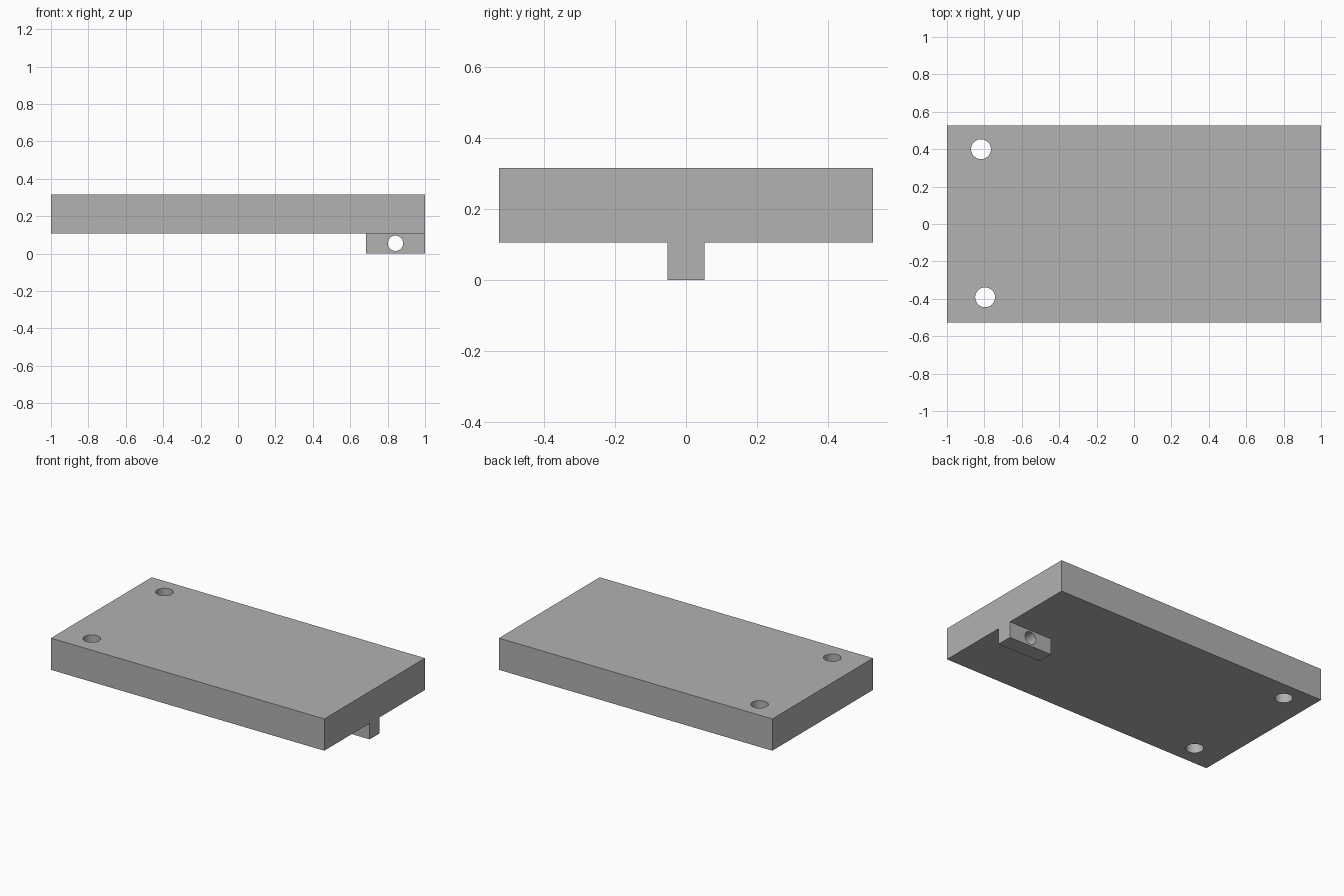
import bpy
from math import pi, radians

cube = bpy.data.objects.get("Cube")
if cube:
    bpy.data.objects.remove(cube, do_unlink=True)

LENGTH, WIDTH, HEIGHT = 2.0, 1.053, 0.316
TAB_LENGTH, TAB_WIDTH, TAB_HEIGHT = 0.316, 0.105, 0.106

grey = bpy.data.materials.new("plain grey")
grey.use_nodes = True
colour = (0.445, 0.445, 0.445, 1)
grey.diffuse_color = colour
grey.node_tree.nodes["Principled BSDF"].inputs["Base Color"].default_value = colour


def box(name, x, y, z):
    """Box spanning the given (low, high) ranges."""
    spans = (x, y, z)
    bpy.ops.mesh.primitive_cube_add(size=1, location=[(a + b) / 2 for a, b in spans])
    obj = bpy.context.object
    obj.name = name
    obj.scale = [b - a for a, b in spans]
    bpy.ops.object.transform_apply(location=True, rotation=True, scale=True)
    obj.data.materials.append(grey)
    return obj


def drill(name, radius, location, rotation=(0, 0, 0)):
    """Cylindrical cutter for a through hole."""
    bpy.ops.mesh.primitive_cylinder_add(vertices=48, radius=radius, depth=0.5,
                                        location=location, rotation=rotation)
    obj = bpy.context.object
    obj.name = name
    obj.hide_render = True
    obj.data.materials.append(grey)
    return obj


def combine(target, tool, operation):
    """Apply a boolean and discard the tool."""
    mod = target.modifiers.new(tool.name, "BOOLEAN")
    mod.operation = operation
    mod.solver = "EXACT"
    mod.object = tool
    bpy.context.view_layer.objects.active = target
    bpy.ops.object.modifier_apply(modifier=mod.name)
    bpy.data.objects.remove(tool, do_unlink=True)


# Flat plate
plate = box("plate", (-LENGTH / 2, LENGTH / 2), (-WIDTH / 2, WIDTH / 2),
            (TAB_HEIGHT, HEIGHT))

# Lug under the plate, flush with its end
lug = box("lug", (LENGTH / 2 - TAB_LENGTH, LENGTH / 2),
          (-TAB_WIDTH / 2, TAB_WIDTH / 2), (0, HEIGHT / 2))
combine(plate, lug, "UNION")

# Two mounting holes through the plate
for name, x, y in (("back_hole", -0.818, 0.4), ("front_hole", -0.796, -0.392)):
    combine(plate, drill(name, 0.053, (x, y, HEIGHT / 2)), "DIFFERENCE")

# Cross hole through the lug
pin = drill("pin_hole", 0.041, (LENGTH / 2 - TAB_LENGTH / 2, 0, 0.055), (pi / 2, 0, 0))
combine(plate, pin, "DIFFERENCE")

plate.name = "plate_with_lug"
bpy.ops.object.select_all(action="DESELECT")
plate.select_set(True)
bpy.context.view_layer.objects.active = plate
bpy.ops.object.shade_smooth_by_angle(angle=radians(30))
